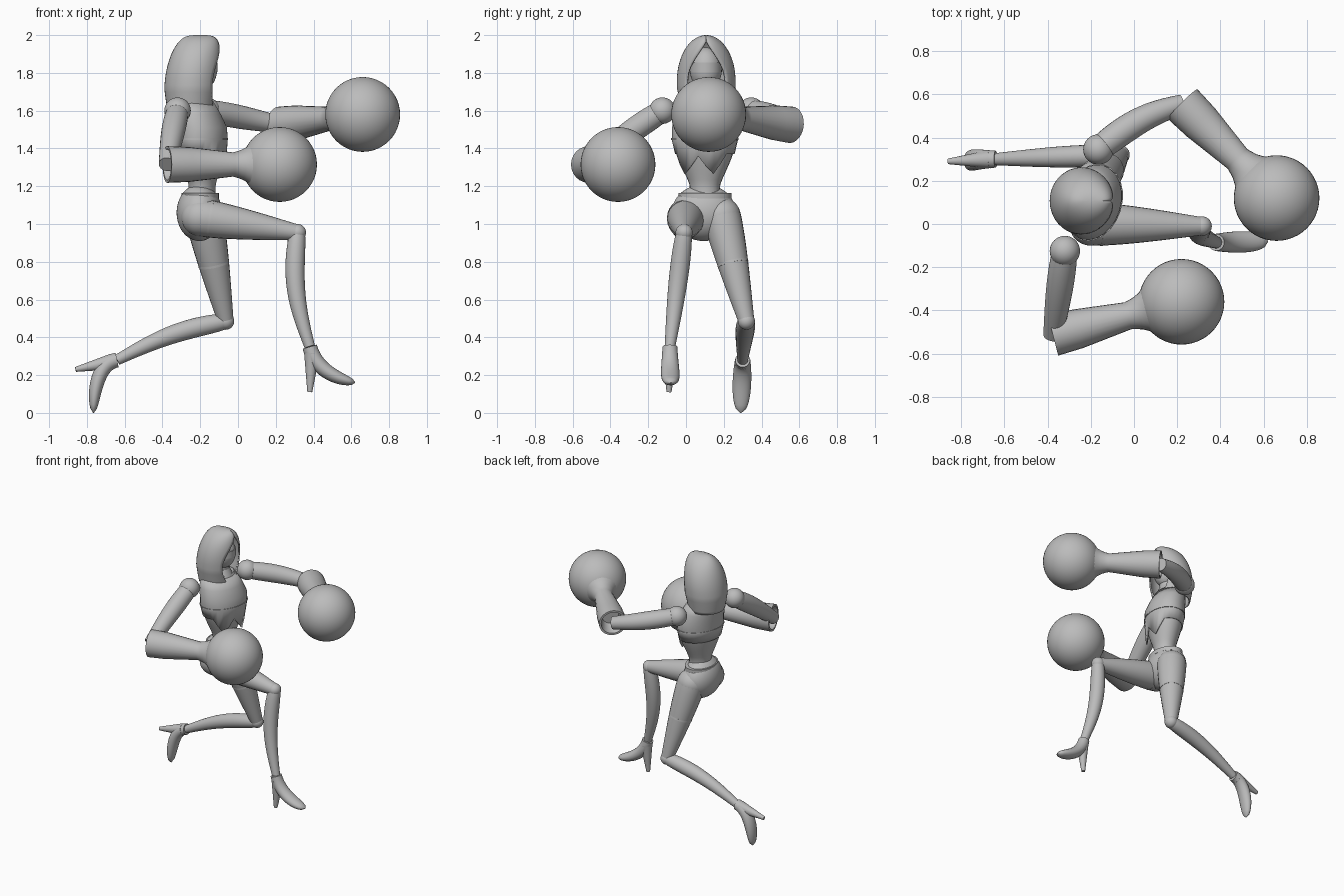
import bpy, bmesh
from math import sin, cos, pi, sqrt, radians, remainder
from mathutils import Vector

if "Cube" in bpy.data.objects:
    bpy.data.objects.remove(bpy.data.objects["Cube"])

plain_grey = bpy.data.materials.new("plain_grey")
plain_grey.use_nodes = True
colour = (.5, .5, .5, 1)
plain_grey.diffuse_color = colour
plain_grey.node_tree.nodes["Principled BSDF"].inputs["Base Color"].default_value = colour

UP = Vector((0, 0, 1))
ACROSS = Vector((0, 1, 0))
TURNED = Vector((.3, .95, 0))
SIDES = 24


def finish(name, bm, angle=40):
    bmesh.ops.recalc_face_normals(bm, faces=bm.faces)
    mesh = bpy.data.meshes.new(name)
    bm.to_mesh(mesh)
    bm.free()
    part = bpy.data.objects.new(name, mesh)
    bpy.context.collection.objects.link(part)
    mesh.materials.append(plain_grey)
    bpy.ops.object.select_all(action='DESELECT')
    part.select_set(True)
    bpy.context.view_layer.objects.active = part
    bpy.ops.object.shade_smooth_by_angle(angle=radians(angle))
    return part


def thicken(part):
    shell = part.modifiers.new("thickness", 'SOLIDIFY')
    shell.thickness = .01
    shell.offset = -1


def bridge(bm, rings, closed=True):
    for lower, upper in zip(rings, rings[1:]):
        count = len(lower)
        for i in range(count if closed else count - 1):
            j = (i + 1) % count
            bm.faces.new((lower[i], lower[j], upper[j], upper[i]))


def loft(name, sections, side=ACROSS, axis=None, caps=True, angle=40, warp=None):
    """Skin elliptic sections given as (centre, half width, half depth)."""
    bm = bmesh.new()
    centres = [section[0] for section in sections]
    rings = []
    for row, (centre, width, depth) in enumerate(sections):
        along = axis or centres[min(row + 1, len(centres) - 1)] - centres[max(row - 1, 0)]
        along = along.normalized()
        across = (side - along * along.dot(side)).normalized()
        forward = across.cross(along)
        ring = []
        for k in range(SIDES):
            turn = 2 * pi * k / SIDES
            point = centre + across * sin(turn) * width + forward * cos(turn) * depth
            if warp:
                point += UP * warp(row, turn)
            ring.append(bm.verts.new(point))
        rings.append(ring)
    bridge(bm, rings)
    if caps:
        bm.faces.new(rings[0])
        bm.faces.new(rings[-1])
    return finish(name, bm, angle)


def limb(name, start, end, thick, thin, swell=0, bow=Vector(), side=ACROSS):
    """Tapered limb that swells and bows between its two joints."""
    sections = []
    for k in range(SIDES + 1):
        t = k / SIDES
        radius = thick + (thin - thick) * t + swell * sin(pi * t ** .7)
        sections.append((start.lerp(end, t) + bow * sin(pi * t), radius, radius))
    loft(name, sections, side)


def ball(name, centre, size):
    bm = bmesh.new()
    bmesh.ops.create_uvsphere(bm, u_segments=2 * SIDES, v_segments=SIDES, radius=1)
    bmesh.ops.scale(bm, vec=Vector(size), verts=bm.verts)
    bmesh.ops.translate(bm, vec=centre, verts=bm.verts)
    finish(name, bm)


def band(name, centre, axis, width, depth, height=.006, side=ACROSS):
    axis = axis.normalized()
    rows = [(-1, .9), (-1, 1), (1, 1), (1, .9)]
    loft(name, [(centre + axis * height * step, width * grow, depth * grow)
                for step, grow in rows], side, axis)


# Torso, swelling from the waist to the chest
def chest(z, grow=1):
    swell = max(0, sin(pi * (z - 1.2) / .55)) ** 1.2 if z > 1.2 else 0
    centre = Vector((-.19 - .3 * max(0, z - 1.5), .1, z))
    return centre, (.08 + .09 * swell) * grow, (.07 + .055 * swell) * grow


loft("torso", [chest(1.16 + .025 * k) for k in range(21)], TURNED, UP)


# Vest with a pointed hem, notched at the front
def hem(row, turn):
    off_front = abs(remainder(turn, 2 * pi))
    return -.11 * max(0, 1 - abs(off_front - .5) / .55) if row == 0 else 0


vest = loft("vest", [chest(1.37 + .07 * k, 1.06) for k in range(5)],
            TURNED, UP, caps=False, angle=25, warp=hem)
thicken(vest)
band("chest_seam", *[chest(1.45)[0], UP], *chest(1.45, 1.08)[1:], .004, TURNED)

# Pelvis and belt
ball("pelvis", Vector((-.205, .095, 1.06)), (.12, .17, .15))
band("belt", Vector((-.2, .1, 1.15)), UP, .14, .1, .015)

# Neck, collar, masked head and visor
face = Vector((-.2, .105, 1.82))
collar_base = Vector((-.22, .105, 1.62))
limb("neck", collar_base, face, .055, .05)
limb("collar", collar_base, collar_base + UP * .08, .1, .06)
ball("head", face, (.09, .085, .115))
band("visor", face + UP * .01, UP, .085, .092, .025)

# Hood: an arched shell, pointed at the top and open at the face
bm = bmesh.new()
rows = []
for k in range(33):
    t = sin(pi / 2 * k / 32)
    dome = sqrt(max(0, 1 - max(0, (t - .4) / .6) ** 2))
    drape = .85 + .15 * min(1, t / .3)
    gap = max(.01, .72 * sin(pi * (t + .15) / 1.08))
    row = []
    for step in range(33):
        turn = gap + 2 * (pi - gap) * step / 32
        row.append(bm.verts.new((-.25 + .05 * t * t + .145 * drape * sqrt(dome) * cos(turn),
                                 .107 + .155 * drape * dome * sin(turn), 1.6 + .4 * t)))
    rows.append(row)
bridge(bm, rows, closed=False)
bmesh.ops.remove_doubles(bm, verts=bm.verts, dist=.0005)
thicken(finish("hood", bm, 50))


# Gloves: hollow tapered cuff, flared wrist and round fist
def glove(name, elbow, fist):
    along = (fist - elbow).normalized()
    profile = [(.1, .6), (0, .85), (0, 1), (.12, .95), (.36, .66)]
    profile += [(.36 + .025 * k, .7 + .7 * (k / 5) ** 2) for k in range(1, 6)]
    cuff = .097
    loft(name + "_cuff", [(elbow + along * reach, cuff * grow, cuff * grow)
                          for reach, grow in profile], UP, along)
    ball(name + "_fist", fist, [.198] * 3)


right_elbow = Vector((-.375, -.515, 1.315))
left_elbow = Vector((.225, .555, 1.525))
glove("right_glove", right_elbow, Vector((.22, -.36, 1.315)))
glove("left_glove", left_elbow, Vector((.66, .12, 1.58)))

# Shoulders and upper arms
right_shoulder = Vector((-.32, -.125, 1.6))
left_shoulder = Vector((-.165, .345, 1.6))
for name, shoulder, elbow, bow in (("right", right_shoulder, right_elbow, UP * .01),
                                   ("left", left_shoulder, left_elbow, ACROSS * .03)):
    ball(name + "_shoulder", shoulder, [.07] * 3)
    limb(name + "_upper_arm", shoulder, elbow, .055, .045, .012, bow, UP + ACROSS.cross(UP))


# Legs: thigh with a band, knee and bowed shin
def leg(name, hip, knee, ankle, bow, band_place):
    limb(name + "_thigh", hip, knee, .1, .042, .008)
    ball(name + "_hip", hip, [.1] * 3)
    ball(name + "_knee", knee, [.045] * 3)
    limb(name + "_shin", knee, ankle, .04, .028, .015, bow)
    ring = .105 - .05 * band_place
    band(name + "_thigh_band", hip.lerp(knee, band_place), knee - hip, ring, ring)


# Heeled shoe bending from the ankle to a narrow toe
def shoe(name, ankle, bend, toe, heel_tip):
    def path(t):
        return ankle.lerp(bend, t).lerp(bend.lerp(toe, t), t)

    sections = []
    for k in range(SIDES + 1):
        t = k / SIDES
        width = (.036 + .02 * t) * sqrt(1 - t ** 5) + .003
        sections.append((path(t), width, width * (1 - .4 * t)))
    loft(name + "_shoe", sections)
    limb(name + "_heel", path(.12), heel_tip, .042, .013)


right_ankle = Vector((.38, -.085, .35))
leg("right", Vector((-.2, 0, 1.035)), Vector((.315, -.01, .955)), right_ankle,
    Vector((-.04, 0, 0)), .1)
shoe("right", right_ankle, Vector((.42, -.085, .2)), Vector((.62, -.08, .16)),
     Vector((.38, -.09, .11)))

left_ankle = Vector((-.64, .3, .28))
leg("left", Vector((-.18, .19, 1.04)), Vector((-.065, .32, .485)), left_ankle,
    UP * .03, .45)
shoe("left", left_ankle, Vector((-.76, .3, .26)), Vector((-.765, .29, 0)),
     Vector((-.86, .29, .23)))
